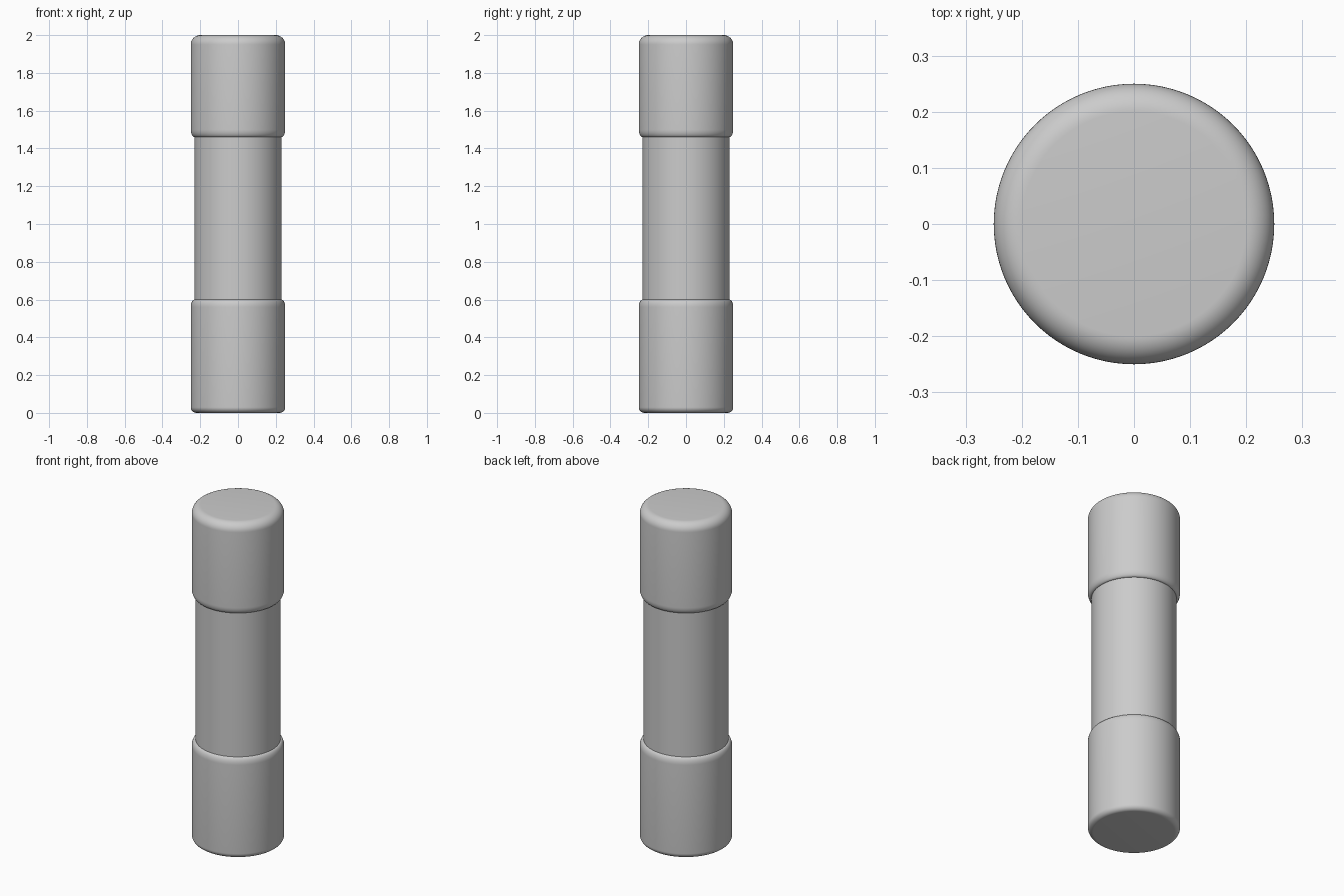
import bpy, bmesh
from math import sin, cos, pi

SEGMENTS = 96
TUBE_R, CAP_R = 0.23, 0.25

old = bpy.data.objects.get("Cube")
if old:
    bpy.data.objects.remove(old)

grey = bpy.data.materials.new("plain grey")
grey.use_nodes = True
colour = (0.6, 0.6, 0.6, 1)
grey.diffuse_color = colour
grey.node_tree.nodes["Principled BSDF"].inputs["Base Color"].default_value = colour


def fillet(r_in, r_out, z_end, z_side, steps=10):
    """Quarter-ellipse from the flat end (r_in, z_end) to the side (r_out, z_side)."""
    angles = [i / steps * pi / 2 for i in range(steps + 1)]
    return [(r_in + (r_out - r_in) * sin(a), z_side + (z_end - z_side) * cos(a))
            for a in angles]


def lathe(name, profile):
    """Spin a bottom-to-top (radius, z) profile and close both ends."""
    bm = bmesh.new()
    rings = [[bm.verts.new((r * cos(2 * pi * i / SEGMENTS), r * sin(2 * pi * i / SEGMENTS), z))
              for i in range(SEGMENTS)] for r, z in profile]
    for low, high in zip(rings, rings[1:]):
        for i in range(SEGMENTS):
            j = (i + 1) % SEGMENTS
            bm.faces.new((low[i], low[j], high[j], high[i]))
    bm.faces.new(rings[0][::-1])
    bm.faces.new(rings[-1])
    mesh = bpy.data.meshes.new(name)
    bm.to_mesh(mesh)
    bm.free()
    mesh.materials.append(grey)
    obj = bpy.data.objects.new(name, mesh)
    bpy.context.collection.objects.link(obj)
    bpy.ops.object.select_all(action="DESELECT")
    obj.select_set(True)
    bpy.context.view_layer.objects.active = obj
    bpy.ops.object.shade_smooth_by_angle(angle=pi / 6)
    return obj


# Bottom cap: tight lower edge, rounded shoulder at the tube
lathe("bottom_cap", fillet(0.22, CAP_R, 0, 0.03) + fillet(TUBE_R, CAP_R, 0.60, 0.56)[::-1])

# Straight tube between the caps
lathe("tube", [(TUBE_R, 0.55), (TUBE_R, 1.51)])

# Top cap: rounded shoulder at the tube, broad upper edge
lathe("top_cap", fillet(TUBE_R, CAP_R, 1.46, 1.50) + fillet(0.20, CAP_R, 2.0, 1.95)[::-1])
